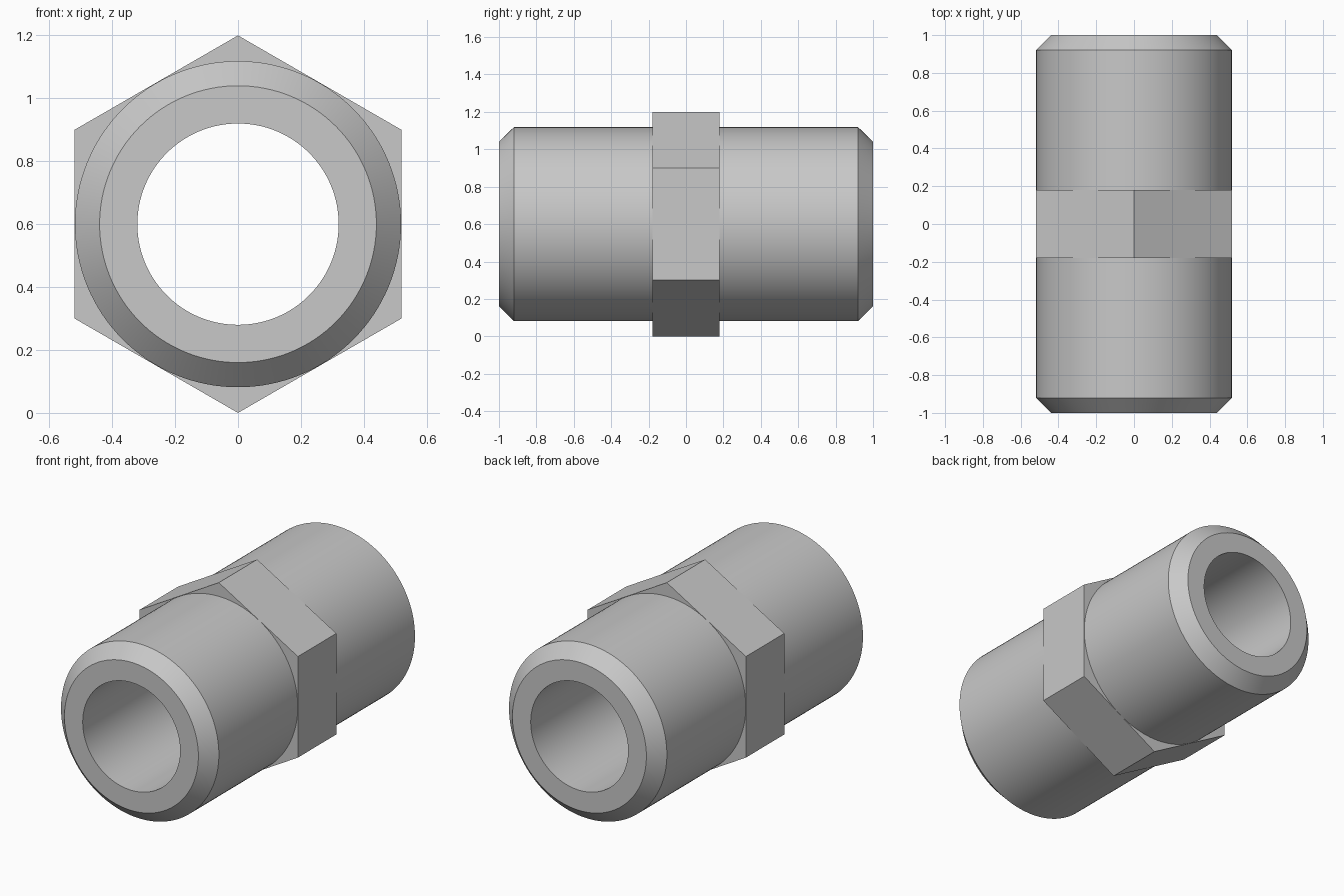
import bpy
import bmesh
from math import sin, cos, tau, radians

cube = bpy.data.objects.get("Cube")
if cube:
    bpy.data.objects.remove(cube, do_unlink=True)

AXIS_HEIGHT = 0.6

steel = bpy.data.materials.new("plain_steel_grey")
steel.use_nodes = True
GREY = (0.58, 0.58, 0.58, 1)
steel.diffuse_color = GREY
steel.node_tree.nodes["Principled BSDF"].inputs["Base Color"].default_value = GREY


def lathe(name, profile, sides):
    """Revolve a closed (radius, y) profile around the pipe axis."""
    bm = bmesh.new()
    rings = []
    for i in range(sides):
        a = tau * i / sides
        rings.append([bm.verts.new((r * sin(a), y, r * cos(a))) for r, y in profile])
    n = len(profile)
    for i in range(sides):
        here, after = rings[i], rings[(i + 1) % sides]
        for j in range(n):
            k = (j + 1) % n
            bm.faces.new((here[j], here[k], after[k], after[j]))
    bmesh.ops.recalc_face_normals(bm, faces=bm.faces)
    mesh = bpy.data.meshes.new(name)
    bm.to_mesh(mesh)
    bm.free()
    mesh.materials.append(steel)
    obj = bpy.data.objects.new(name, mesh)
    obj.location.z = AXIS_HEIGHT
    bpy.context.collection.objects.link(obj)
    return obj


# Hollow pipe with chamfered outer rims
pipe = lathe("pipe_body", [(0.32, -1), (0.44, -1), (0.5185, -0.92),
                           (0.5185, 0.92), (0.44, 1), (0.32, 1)], 128)
bpy.ops.object.select_all(action='DESELECT')
pipe.select_set(True)
bpy.context.view_layer.objects.active = pipe
bpy.ops.object.shade_smooth_by_angle(angle=radians(30))

# Hexagonal wrench collar, its inner side buried in the pipe wall
lathe("hex_collar", [(0.42, -0.18), (0.6, -0.18), (0.6, 0.18), (0.42, 0.18)], 6)
